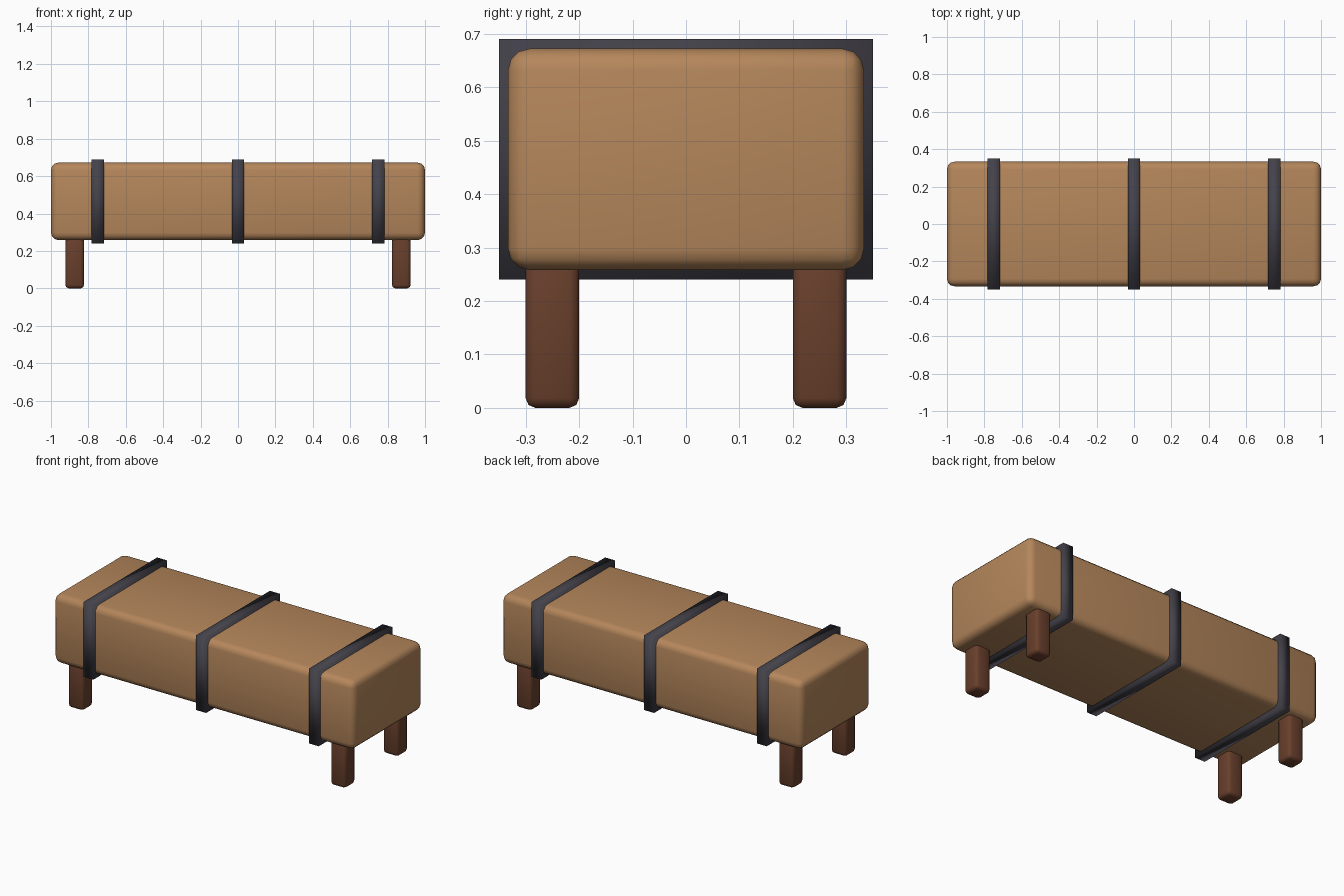
import bpy

if "Cube" in bpy.data.objects:
    bpy.data.objects.remove(bpy.data.objects["Cube"], do_unlink=True)


def material(name, rgb):
    mat = bpy.data.materials.new(name)
    mat.use_nodes = True
    colour = (*rgb, 1)
    mat.diffuse_color = colour
    mat.node_tree.nodes["Principled BSDF"].inputs["Base Color"].default_value = colour
    return mat


def box(name, centre, size, mat, bevel=0, segments=2):
    """Smooth-shaded box, optionally with rounded edges."""
    bpy.ops.mesh.primitive_cube_add(size=1, location=centre)
    obj = bpy.context.object
    obj.name = name
    obj.scale = size
    bpy.ops.object.transform_apply(location=False, rotation=False, scale=True)
    obj.data.materials.append(mat)
    if bevel:
        mod = obj.modifiers.new("rounded edges", "BEVEL")
        mod.width = bevel
        mod.segments = segments
    bpy.ops.object.shade_smooth()
    return obj


tan = material("tan padding", (0.46, 0.24, 0.105))
brown = material("brown wood", (0.14, 0.05, 0.025))
charcoal = material("charcoal strap", (0.058, 0.054, 0.069))

# Long padded seat
box("seat", (0, 0, 0.465), (2, 0.666, 0.414), tan, 0.04, 3)

# Straps wrapped around the seat
for label, x in (("right", -0.75), ("middle", 0), ("left", 0.75)):
    box(label + "_strap", (x, 0, 0.465), (0.066, 0.7, 0.45), charcoal)

# Four square legs, running up into the seat
for side, x in (("right", -0.873), ("left", 0.873)):
    for end, y in (("front", -0.25), ("back", 0.25)):
        box(f"{end}_{side}_leg", (x, y, 0.15), (0.1, 0.1, 0.3), brown, 0.018)
